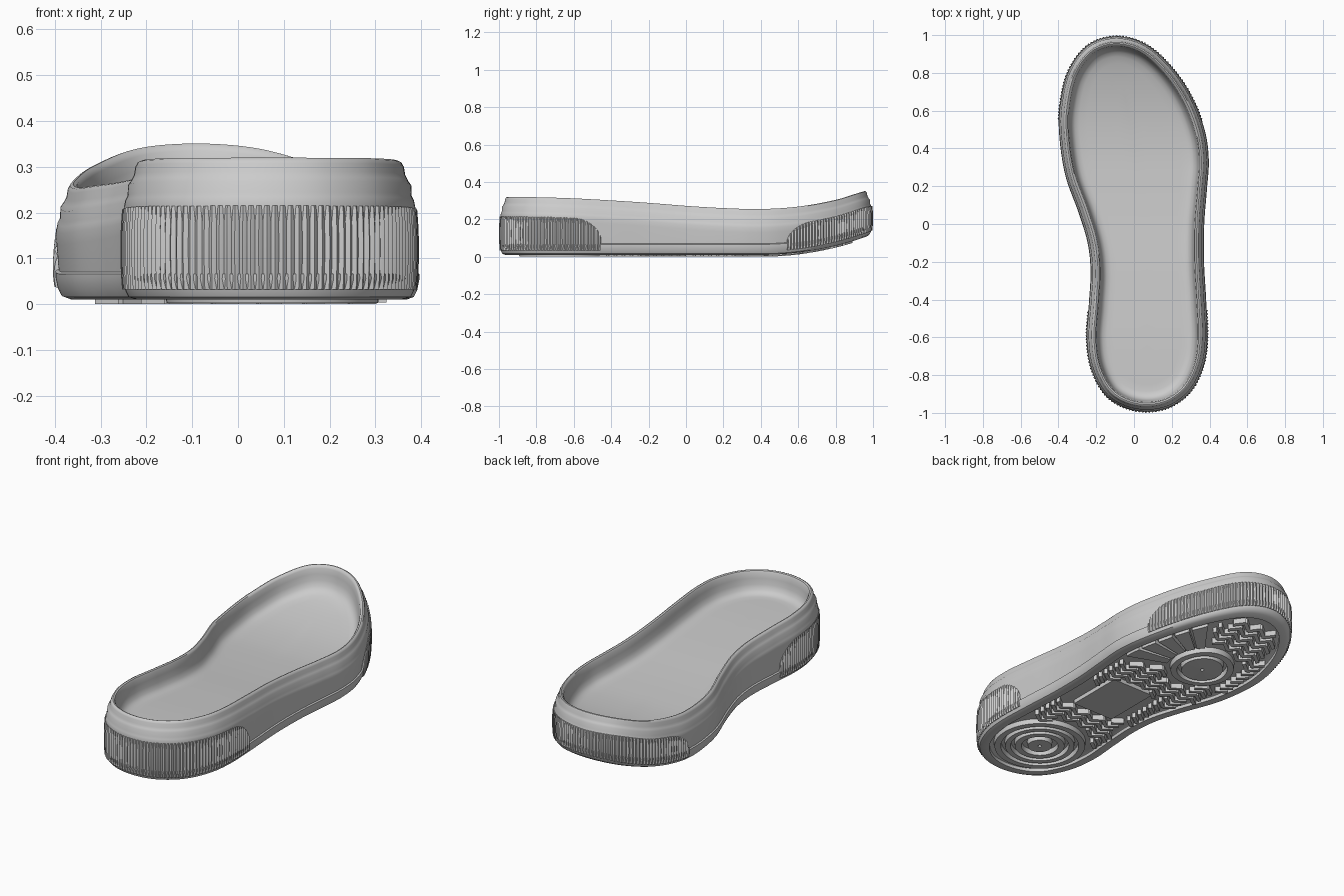
import bpy, math
from mathutils import Vector

if "Cube" in bpy.data.objects:
    bpy.data.objects.remove(bpy.data.objects["Cube"])


def crom(p0, p1, p2, p3, t):
    return 0.5 * (2 * p1 + (p2 - p0) * t + (2 * p0 - 5 * p1 + 4 * p2 - p3) * t * t
                  + (3 * p1 - p0 - 3 * p2 + p3) * t ** 3)


# Footprint outline, counter-clockwise from the toe
CTRL = [Vector(p) for p in [
    (-.10, 1.0), (-.25, .95), (-.355, .81), (-.40, .62), (-.40, .45), (-.368, .25), (-.30, .06),
    (-.252, -.1), (-.236, -.25), (-.245, -.42), (-.257, -.6), (-.235, -.76), (-.165, -.9),
    (-.06, -.975), (.07, -1.0), (.20, -.972), (.31, -.885), (.375, -.75), (.395, -.6),
    (.388, -.4), (.377, -.2), (.378, 0), (.392, .18), (.402, .34), (.38, .5), (.31, .68),
    (.20, .84), (.06, .96)]]
M = 2160
K = len(CTRL)
dense = [crom(CTRL[i - 1], CTRL[i], CTRL[(i + 1) % K], CTRL[(i + 2) % K], j / 120)
         for i in range(K) for j in range(120)]
dense.append(dense[0])
lengths = [0]
for a, b in zip(dense, dense[1:]):
    lengths.append(lengths[-1] + (b - a).length)
STEP = lengths[-1] / M
PTS, k = [], 0
for i in range(M):
    while lengths[k + 1] < i * STEP:
        k += 1
    f = (i * STEP - lengths[k]) / (lengths[k + 1] - lengths[k])
    PTS.append(dense[k].lerp(dense[k + 1], f))


def inset(i, d):
    t = (PTS[(i + 12) % M] - PTS[(i - 12) % M]).normalized()
    return PTS[i % M] + Vector((-t.y, t.x)) * d


# Side-view curves: underside and rim height along the length
RIM = [.32, .318, .312, .301, .288, .272, .26, .255, .268, .304, .36]


def top(y):
    u = min(max((y + 1) * 5, 0), 9.999)
    i = int(u)
    g = lambda n: RIM[min(max(n, 0), 10)]
    return crom(g(i - 1), g(i), g(i + 1), g(i + 2), u - i)


def bot(y):
    return .01 + .11 * (max(y - .4, 0) / .6) ** 2


def make(name, verts, faces, angle=35):
    me = bpy.data.meshes.new(name)
    me.from_pydata([tuple(v) for v in verts], [], faces)
    ob = bpy.data.objects.new(name, me)
    bpy.context.collection.objects.link(ob)
    bpy.ops.object.select_all(action='DESELECT')
    ob.select_set(True)
    bpy.context.view_layer.objects.active = ob
    bpy.ops.object.shade_smooth_by_angle(angle=math.radians(angle))
    return ob


# Sole body: cross-section (inset, height) swept round the outline
LOWER = [(.073, .018), (.069, .016), (.067, 0), (.034, 0), (.018, .006), (.011, .02),
         (.008, .035), (.006, .045), (.006, .056), (.013, .060)]
UPPER = [(.008, -.125), (.008, -.10), (.011, -.085), (.016, -.075), (.017, -.052), (.024, -.042),
         (.030, -.03), (.033, -.012), (.038, -.003), (.045, 0), (.053, -.003), (.058, -.012),
         (.062, -.04), (.067, -.07), (.076, -.095), (.092, -.109), (.115, -.114)]
IDX = range(0, M, 4)


def collapse(d, h, base, f):
    # ring of the floor shrunk toward the centre line of the foot
    out = []
    for i in IDX:
        p = inset(i, d)
        y = p.y * .75
        c = Vector((.07 - .12 * max(y + .1, 0) / .8, y))
        q = p.lerp(c, f)
        out.append((q.x, q.y, base(q.y) + h))
    return out


rings = [collapse(.073, .018, bot, f) for f in (1, .75, .5, .25)]
for prof, base in ((LOWER, bot), (UPPER, top)):
    for d, h in prof:
        ring = []
        for i in IDX:
            p = inset(i, d)
            ring.append((p.x, p.y, base(p.y) + h))
        rings.append(ring)
rings += [collapse(.115, -.114, top, f) for f in (.15, .35, .55, .75, 1)]
n = len(IDX)
make("sole_body", [v for r in rings for v in r],
     [(r * n + i, r * n + (i + 1) % n, (r + 1) * n + (i + 1) % n, (r + 1) * n + i)
      for r in range(len(rings) - 1) for i in range(n)], 40)


# Ribbed bumpers at heel and toe
def ribbed(name, i0, i1, drop, lo):
    cols = list(range(i0, i1 + 1, 2))
    rows = [0, 0, .05, .2, .4, .6, .8, .95, 1, 1]
    verts, last = [], len(cols) - 1
    for c, i in enumerate(cols):
        e = min(c, last - c) * 2 * STEP / .15
        cap = math.sqrt(max(1 - (1 - min(e, 1)) ** 2, 0)) * .75 + .25
        for r, v in enumerate(rows):
            edge = r in (0, 9) or c in (0, last)
            d = .024 if edge else (0, .003, .007, .003)[c % 4] + .004 * (2 * v - 1) ** 2
            p = inset(i, d)
            z0, z1 = bot(PTS[i % M].y) + lo, top(PTS[i % M].y) - drop
            verts.append((p.x, p.y, z0 + (z1 - z0) * cap * v))
    w = len(rows)
    make(name, verts, [(c * w + r, (c + 1) * w + r, (c + 1) * w + r + 1, c * w + r + 1)
                       for c in range(last) for r in range(w - 1)], 30)


heel = [i for i in range(M) if PTS[i].y < -.45]
ribbed("heel_ribs", heel[0], heel[-1], .105, .022)
toe = [i for i in range(-M // 2, M // 2) if PTS[i % M].y > .54]
ribbed("toe_ribs", toe[0], toe[-1], .09, .02)

# Tread helpers
BORDER = [inset(i, .076) for i in range(0, M, 12)]


def inside(p):
    res = False
    for a, b in zip(BORDER, BORDER[1:] + BORDER[:1]):
        if (a.y > p.y) != (b.y > p.y) and p.x < (b.x - a.x) * (p.y - a.y) / (b.y - a.y) + a.x:
            res = not res
    return res


def prisms(name, polys, low=-.01):
    verts, faces = [], []
    for poly in polys:
        o, m = len(verts), len(poly)
        verts += [(x, y, bot(y) + .022) for x, y in poly] + [(x, y, bot(y) + low) for x, y in poly]
        faces.append(tuple(o + m + i for i in reversed(range(m))))
        faces += [(o + m + i, o + m + (i + 1) % m, o + (i + 1) % m, o + i) for i in range(m)]
    make(name, verts, faces)


def circles(name, c, bands, low=-.01, seg=64):
    verts, faces = [], []
    for r1, r2 in bands:
        o = len(verts)
        for r, h in ((r1, .022), (r1 - .004, low), (r2 + .004, low), (r2, .022)):
            for s in range(seg):
                a = 2 * math.pi * s / seg
                y = c.y + r * math.sin(a)
                verts.append((c.x + r * math.cos(a), y, bot(y) + h))
        faces += [(o + k * seg + (s + 1) % seg, o + k * seg + s, o + (k + 1) * seg + s,
                   o + (k + 1) * seg + (s + 1) % seg) for k in range(3) for s in range(seg)]
    make(name, verts, faces)


# Round heel and forefoot tread pads
HEEL, BALL = Vector((.075, -.66)), Vector((-.06, .47))
circles("heel_tread_rings", HEEL, [(.235, .195), (.18, .145), (.13, .09), (.065, .005)], -.008)
circles("forefoot_tread_rings", BALL, [(.165, .125), (.11, .005)])

# Fan of wedges from the forefoot pad to the outer edge
A0, A1 = math.radians(-22), math.radians(56)
wedges = []
for w in range(5):
    da = (A1 - A0) / 5
    near, far = [], []
    for a in (A0 + w * da + .025, A0 + (w + .5) * da, A0 + (w + 1) * da - .025):
        u = Vector((math.cos(a), math.sin(a)))
        r = .19
        while inside(BALL + u * (r + .006)):
            r += .005
        near.append(tuple(BALL + u * .19))
        far.append(tuple(BALL + u * r))
    wedges.append(far + near[::-1])
prisms("fan_tread", wedges, -.006)

# Plain plate under the arch
RC, RW, RH = Vector((.09, -.06)), .125, .16
prisms("arch_plate", [[(RC.x + sx * RW, RC.y + sy * RH)
                       for sx, sy in ((-1, -1), (1, -1), (1, 1), (-1, 1))]], -.004)


# Herringbone lugs in the space that is left
def free(p):
    v = p - BALL
    fan = v.length < .5 and A0 - .08 < math.atan2(v.y, v.x) < A1 + .06
    plate = abs(p.x - RC.x) < RW + .014 and abs(p.y - RC.y) < RH + .014
    return inside(p) and v.length > .18 and (p - HEEL).length > .25 and not fan and not plate


lugs = []
for row in range(44):
    for col in range(16):
        c = Vector((-.38 + col * .05, -.9 + row * .042))
        s = 1 if col % 2 else -1
        u = Vector((.8, .6 * s)) * .033
        v = Vector((-.6 * s, .8)) * .0095
        poly = [c - u - v, c + u - v, c + u + v, c - u + v]
        if all(free(p) for p in poly):
            lugs.append([tuple(p) for p in poly])
prisms("herringbone_lugs", lugs)
